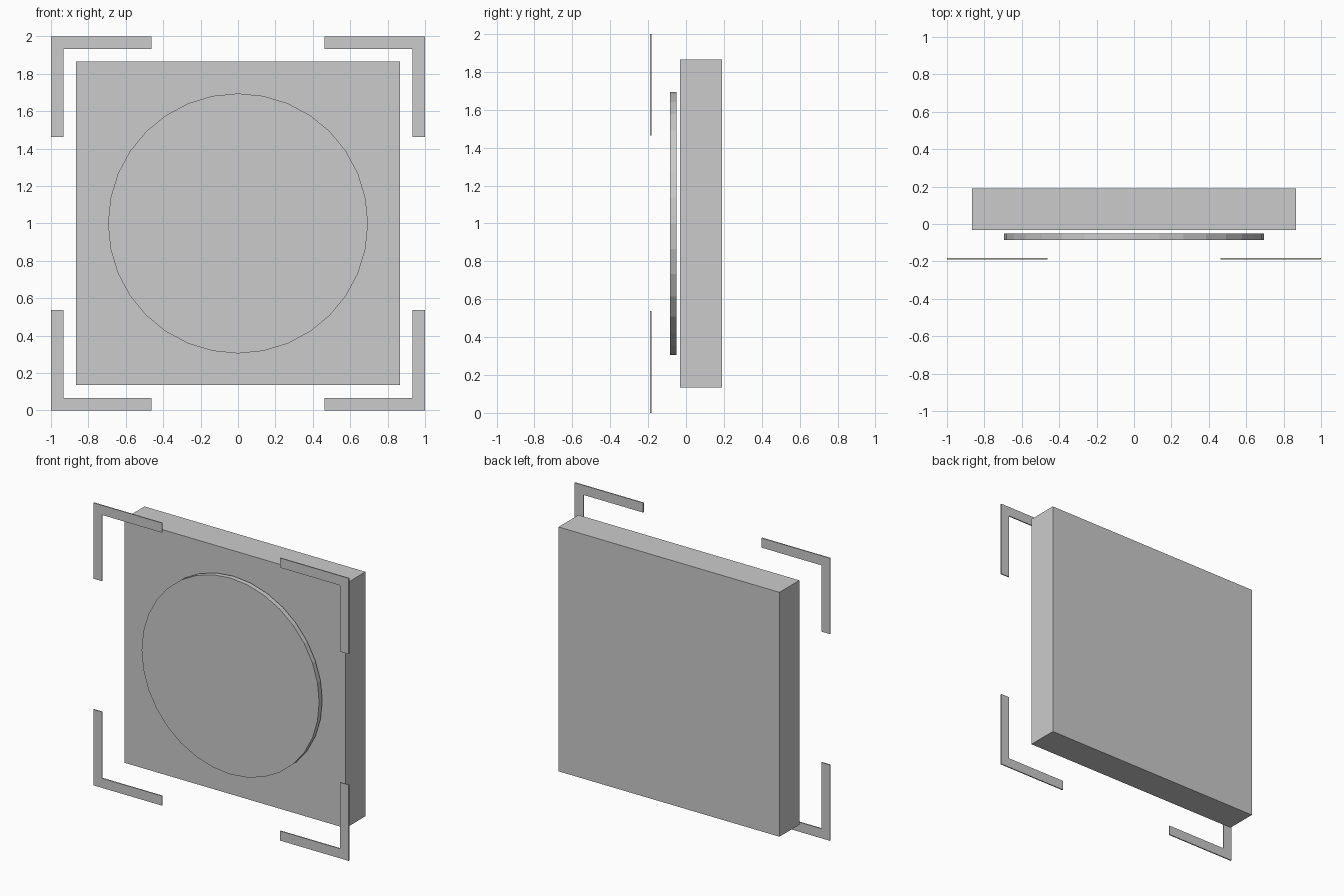
import bpy, bmesh, math

if "Cube" in bpy.data.objects:
    bpy.data.objects.remove(bpy.data.objects["Cube"])

MID_Z = 1.0


def add_object(name, bm):
    bmesh.ops.recalc_face_normals(bm, faces=bm.faces)
    mesh = bpy.data.meshes.new(name)
    bm.to_mesh(mesh)
    bm.free()
    obj = bpy.data.objects.new(name, mesh)
    obj.location.z = MID_Z
    bpy.context.collection.objects.link(obj)
    return obj


def plate(name, profile, y0, y1):
    """Extrude an x-z outline from y0 back to y1."""
    bm = bmesh.new()
    face = bm.faces.new([bm.verts.new((x, y0, z)) for x, z in profile])
    ext = bmesh.ops.extrude_face_region(bm, geom=[face])
    for v in ext["geom"]:
        if isinstance(v, bmesh.types.BMVert):
            v.co.y = y1
    return add_object(name, bm)


# Square back slab
h = 0.865
plate("back_panel", [(-h, -h), (h, -h), (h, h), (-h, h)], -0.032, 0.19)

# Round plate floating just in front of the slab
sides, r = 32, 0.695
circle = [(r * math.cos(2 * math.pi * i / sides), r * math.sin(2 * math.pi * i / sides))
          for i in range(sides)]
plate("round_disc", circle, -0.085, -0.05)

# Thin L-shaped corner brackets, mirrored to all four corners
inner, end = 0.932, 0.463
outline = [(1, 1), (end, 1), (end, inner), (inner, inner), (inner, end), (1, end)]
brackets = plate("corner_brackets", outline, -0.19, -0.182)
mirror = brackets.modifiers.new("Mirror", 'MIRROR')
mirror.use_axis = (True, False, True)
mirror.use_mirror_merge = False
